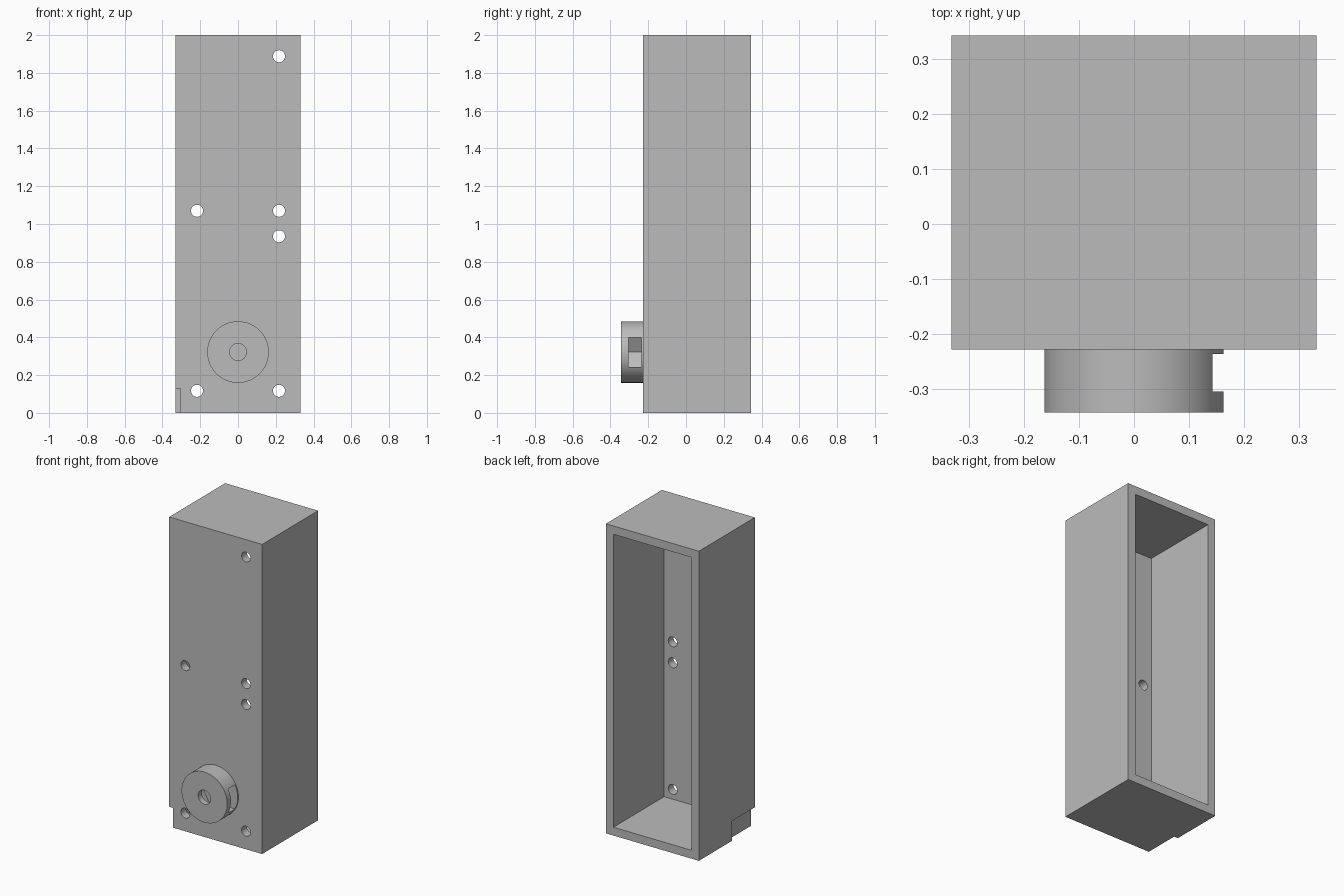
import bpy
import bmesh
import math
from mathutils import Matrix, Vector

cube = bpy.data.objects.get("Cube")
if cube:
    bpy.data.objects.remove(cube, do_unlink=True)

grey = bpy.data.materials.new("plain grey")
grey.use_nodes = True
COLOUR = (0.5, 0.5, 0.5, 1)
grey.diffuse_color = COLOUR
grey.node_tree.nodes["Principled BSDF"].inputs["Base Color"].default_value = COLOUR

HALF, FRONT, BACK, HEIGHT = 0.332, -0.228, 0.343, 2.0
WALL = 0.054
KNOB_Z, KNOB_FRONT, KNOB_R = 0.322, -0.343, 0.163


def finish(name, bm):
    bmesh.ops.recalc_face_normals(bm, faces=bm.faces)
    mesh = bpy.data.meshes.new(name)
    bm.to_mesh(mesh)
    bm.free()
    mesh.materials.append(grey)
    obj = bpy.data.objects.new(name, mesh)
    bpy.context.collection.objects.link(obj)
    return obj


def box(name, low, high):
    low, high = Vector(low), Vector(high)
    bm = bmesh.new()
    bmesh.ops.create_cube(bm, size=1)
    bmesh.ops.scale(bm, vec=high - low, verts=bm.verts)
    bmesh.ops.translate(bm, vec=(low + high) / 2, verts=bm.verts)
    return finish(name, bm)


def rod(name, x, z, radius, y0, y1, sides=48):
    """Cylinder running along y."""
    bm = bmesh.new()
    place = Matrix.Translation((x, (y0 + y1) / 2, z)) @ Matrix.Rotation(math.pi / 2, 4, 'X')
    bmesh.ops.create_cone(bm, cap_ends=True, segments=sides, radius1=radius,
                          radius2=radius, depth=y1 - y0, matrix=place)
    return finish(name, bm)


def prism(name, outline, y0, y1):
    """Outline in x and z, extruded along y."""
    bm = bmesh.new()
    face = bm.faces.new([bm.verts.new((x, y0, z)) for x, z in outline])
    new = bmesh.ops.extrude_face_region(bm, geom=[face])["geom"]
    bmesh.ops.translate(bm, vec=(0, y1 - y0, 0),
                        verts=[v for v in new if isinstance(v, bmesh.types.BMVert)])
    return finish(name, bm)


def cut(target, cutter):
    bpy.context.view_layer.objects.active = target
    mod = target.modifiers.new("cut", 'BOOLEAN')
    mod.operation = 'DIFFERENCE'
    mod.solver = 'EXACT'
    mod.object = cutter
    bpy.ops.object.modifier_apply(modifier=mod.name)
    bpy.data.objects.remove(cutter, do_unlink=True)


def smooth(obj):
    bpy.ops.object.select_all(action='DESELECT')
    obj.select_set(True)
    bpy.context.view_layer.objects.active = obj
    bpy.ops.object.shade_smooth_by_angle(angle=math.radians(30))


# Housing, open at the back
housing = box("housing", (-HALF, FRONT, 0), (HALF, BACK, HEIGHT))
cut(housing, box("cavity", (WALL - HALF, FRONT + WALL, WALL),
                 (HALF - WALL, BACK + 0.1, HEIGHT - WALL)))

# Shallow notch in the lower front corner
cut(housing, box("corner_notch", (-HALF - 0.1, FRONT - 0.1, -0.1),
                 (-HALF + 0.028, 0.003, 0.128)))

# Screw holes through the front wall
for x, z in [(-0.217, 0.117), (0.217, 0.117), (0.217, 0.935),
             (-0.217, 1.07), (0.217, 1.07), (0.217, 1.888)]:
    cut(housing, rod("screw_hole", x, z, 0.032, FRONT - 0.05, FRONT + WALL + 0.05, 32))
smooth(housing)

# Round boss with a blind centre hole
boss = rod("boss", 0, KNOB_Z, KNOB_R, KNOB_FRONT, FRONT, 64)
cut(boss, rod("centre_hole", 0, KNOB_Z, 0.045, KNOB_FRONT - 0.05, FRONT + 0.05, 32))

# Nut pocket: half hexagon opening to the side
flat = 0.078
point = flat / math.cos(math.pi / 6)
pocket = [(0.3, KNOB_Z - flat), (0.3, KNOB_Z + flat), (-point / 2, KNOB_Z + flat),
          (-point, KNOB_Z), (-point / 2, KNOB_Z - flat)]
cut(boss, prism("nut_pocket", pocket, -0.305, -0.236))
smooth(boss)
